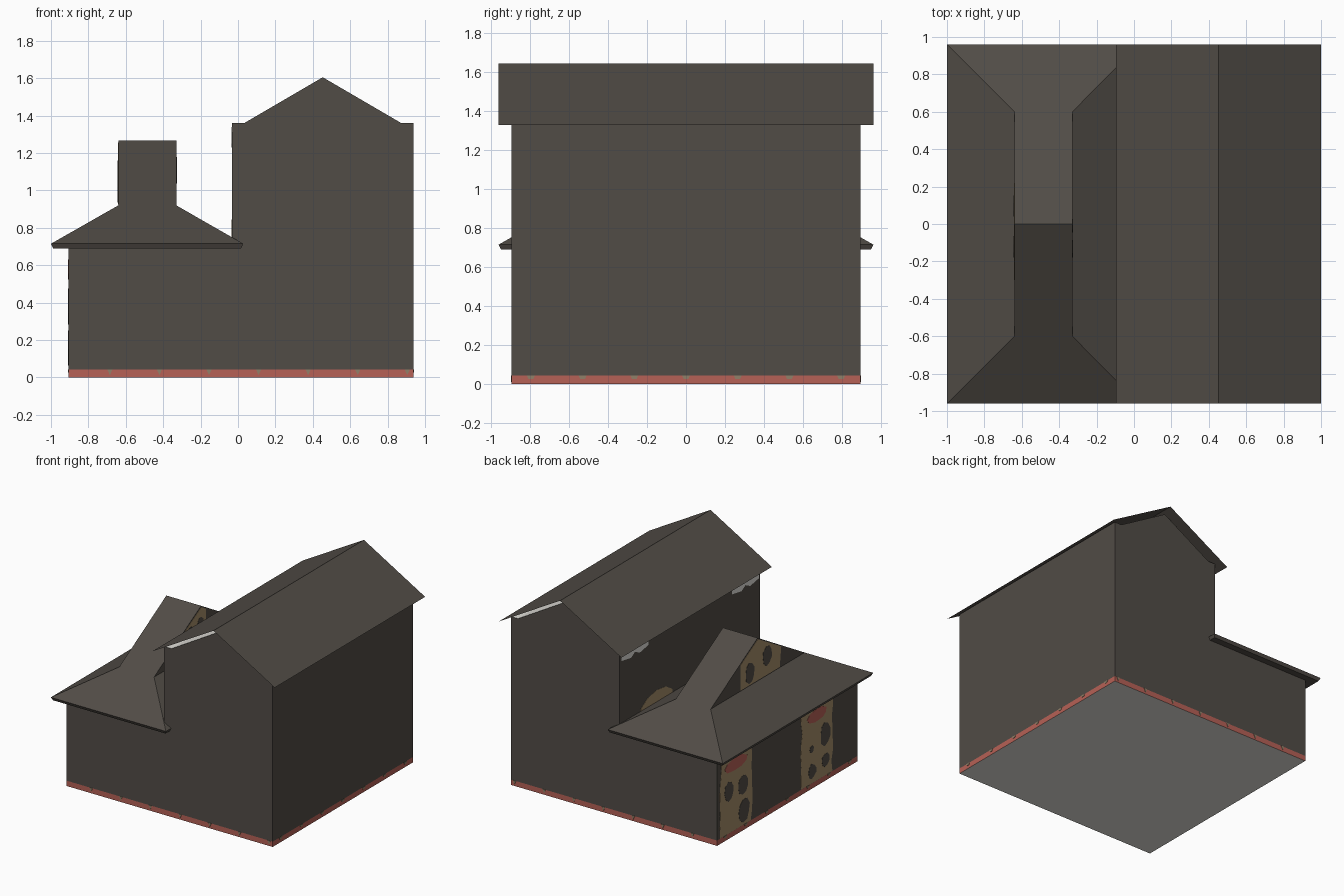
import bpy, bmesh, math, random

if "Cube" in bpy.data.objects:
    bpy.data.objects.remove(bpy.data.objects["Cube"])
random.seed(4)


def material(name, rgb):
    lin = [((c / 255 + 0.055) / 1.055) ** 2.4 for c in rgb]
    m = bpy.data.materials.new(name)
    m.diffuse_color = (*lin, 1)
    m.use_nodes = True
    m.node_tree.nodes["Principled BSDF"].inputs["Base Color"].default_value = m.diffuse_color
    return m


DARK = material("dark brown grey", (81, 76, 70))
RED = material("red brick", (182, 97, 86))
TAN = material("tan timber", (166, 142, 106))
PALE = material("pale plaster", (226, 224, 218))
MORTAR = material("mortar", (145, 128, 104))


def finish(bm, name, mats, normals=True):
    if normals:
        bmesh.ops.recalc_face_normals(bm, faces=bm.faces)
    me = bpy.data.meshes.new(name)
    bm.to_mesh(me)
    bm.free()
    for m in mats:
        me.materials.append(m)
    ob = bpy.data.objects.new(name, me)
    bpy.context.collection.objects.link(ob)
    return ob


def prism(bm, pts, offset):
    """Face from 3D points, extruded along offset."""
    face = bm.faces.new([bm.verts.new(p) for p in pts])
    new = bmesh.ops.extrude_face_region(bm, geom=[face], use_keep_orig=True)["geom"]
    bmesh.ops.translate(bm, vec=offset,
                        verts=[g for g in new if isinstance(g, bmesh.types.BMVert)])


# House body: front outline extruded through the depth, red plinth, pale wall top and floor
outline = [(-.905, 0), (.937, 0), (.937, 1.36), (.873, 1.36), (.453, 1.605),
           (.033, 1.36), (-.033, 1.36), (-.033, .70), (-.905, .70)]
bm = bmesh.new()
prism(bm, [(x, -.895, z) for x, z in outline], (0, 1.79, 0))
bmesh.ops.bisect_plane(bm, geom=bm.verts[:] + bm.edges[:] + bm.faces[:],
                       plane_co=(0, 0, .043), plane_no=(0, 0, 1))
bmesh.ops.recalc_face_normals(bm, faces=bm.faces)
for f in bm.faces:
    z = f.calc_center_median().z
    if abs(f.normal.z) > .5:
        f.material_index = 2
    elif z < .043:
        f.material_index = 1
finish(bm, "house_body", [DARK, RED, PALE])

# Tall gable roof: two thin sheets
bm = bmesh.new()
ridge = [bm.verts.new((.453, y, 1.642)) for y in (-.96, .96)]
for x in (-.095, 1.0):
    eave = [bm.verts.new((x, y, 1.328)) for y in (-.96, .96)]
    f = bm.faces.new([ridge[0], ridge[1], eave[1], eave[0]])
    f.normal_update()
    if f.normal.z < 0:
        f.normal_flip()
finish(bm, "tall_roof", [DARK], normals=False)

# Low hip roof with a raised cross gable and a bevelled eave
bm = bmesh.new()
XL, XR, RL, RR = -1.0, .028, -.64, -.33


def add(*pts):
    bm.faces.new([bm.verts.new(p) for p in pts])


for s in (-1, 1):
    add((XL, s * .96, .715), (XR, s * .96, .715), (RR, s * .6, .92),
        (RR, 0, 1.267), (RL, 0, 1.267), (RL, s * .6, .92))
    add((XL, s * .96, .715), (XR, s * .96, .715),
        (XR - .012, s * .948, .69), (XL + .012, s * .948, .69))
for xe, xr, d in ((XL, RL, .012), (XR, RR, -.012)):
    add((xe, -.96, .715), (xr, -.6, .92), (xr, .6, .92), (xe, .96, .715))
    add((xe, -.96, .715), (xe, .96, .715), (xe + d, .948, .69), (xe + d, -.948, .69))
    add((xr, -.6, .92), (xr, 0, 1.267), (xr, .6, .92))
add((XL + .012, -.948, .69), (XR - .012, -.948, .69),
    (XR - .012, .948, .69), (XL + .012, .948, .69))
bmesh.ops.remove_doubles(bm, verts=bm.verts[:], dist=.0001)
finish(bm, "low_hip_roof", [DARK])


def plate(name, pts, x, t, mat):
    """Thin plate on an x-facing wall from (y, z) points."""
    bm = bmesh.new()
    prism(bm, [(x, y, z) for y, z in pts], (t, 0, 0))
    return finish(bm, name, [mat])


def blob(y, z, ry, rz, n=9):
    return [(y + ry * random.uniform(.85, 1.1) * math.cos(a),
             z + rz * random.uniform(.85, 1.1) * math.sin(a))
            for a in (i * math.tau / n for i in range(n))]


def ragged(y, z0, z1, half, n=7):
    """Upright panel with slightly uneven sides."""
    zs = [z0 + (z1 - z0) * i / n for i in range(n + 1)]
    j = lambda: half - random.uniform(0, .025)
    return [(y + j(), z) for z in zs] + [(y - j(), z) for z in reversed(zs)]


# Window panels on the low left wall: panes as offset, height and radii
PANES = {.655: [(.09, .38, .06, .08), (-.09, .37, .065, .085), (-.10, .16, .075, .09)],
         -.375: [(-.11, .38, .07, .1), (.065, .32, .025, .03),
                 (.06, .14, .05, .06), (-.11, .17, .05, .055)]}
for i, (yc, panes) in enumerate(PANES.items()):
    plate(f"window_panel_{i}", ragged(yc, .045, .665, .21), -.905, -.0015, TAN)
    plate(f"window_arch_{i}", blob(yc, .575, .14, .055), -.905, -.003, RED)
    for k, (dy, z, ry, rz) in enumerate(panes):
        plate(f"window_pane_{i}_{k}", blob(yc + dy, z, ry, rz), -.905, -.003, DARK)

# Panel tops and pale patches on the tall left wall
for i, yc in enumerate((.425, -.605)):
    pts = [(yc + .21, .70), (yc + .2, .77), (yc + .12, .82), (yc, .845),
           (yc - .12, .83), (yc - .2, .78), (yc - .21, .70)]
    plate(f"upper_panel_{i}", pts, -.033, -.0015, TAN)
for i, yc in enumerate((.7, -.71)):
    pts = [(yc + .18, 1.34), (yc + .17, 1.25), (yc + .05, 1.23), (yc, 1.26),
           (yc - .06, 1.23), (yc - .17, 1.25), (yc - .18, 1.34)]
    plate(f"plaster_patch_{i}", pts, -.033, -.0015, PALE)

# Timber panels with panes on both sides of the cross gable
GABLES = {"left": (RL, -.0015, .22, 1.13, [(.1, 1.02, .06, .09), (-.12, 1.08, .06, .08)]),
          "right": (RR, .0015, .06, 1.22, [(-.13, 1.09, .05, .06), (-.01, 1.12, .04, .06)])}
for side, (x, t, y1, z1, panes) in GABLES.items():
    pts = [(y1, .925), (y1, z1), (0, 1.257), (-.3, 1.085), (-.28, .925)]
    plate(f"gable_panel_{side}", pts, x, t, TAN)
    for k, pane in enumerate(panes):
        plate(f"gable_pane_{side}_{k}", blob(*pane), x, t * 2, DARK)

# Mortar chips along the plinth top
bm = bmesh.new()
for s in (-1, 1):
    wall_x = .937 if s > 0 else -.905
    for i in range(-3, 4):
        y, x = i * .265, .11 + i * .265
        prism(bm, [(wall_x, y - .02, .043), (wall_x, y + .02, .043),
                   (wall_x, y + .012, .026), (wall_x, y - .012, .026)], (s * .003, 0, 0))
        prism(bm, [(x - .014, s * .895, .043), (x + .014, s * .895, .043),
                   (x, s * .895, .012)], (0, s * .003, 0))
finish(bm, "plinth_chips", [MORTAR])
